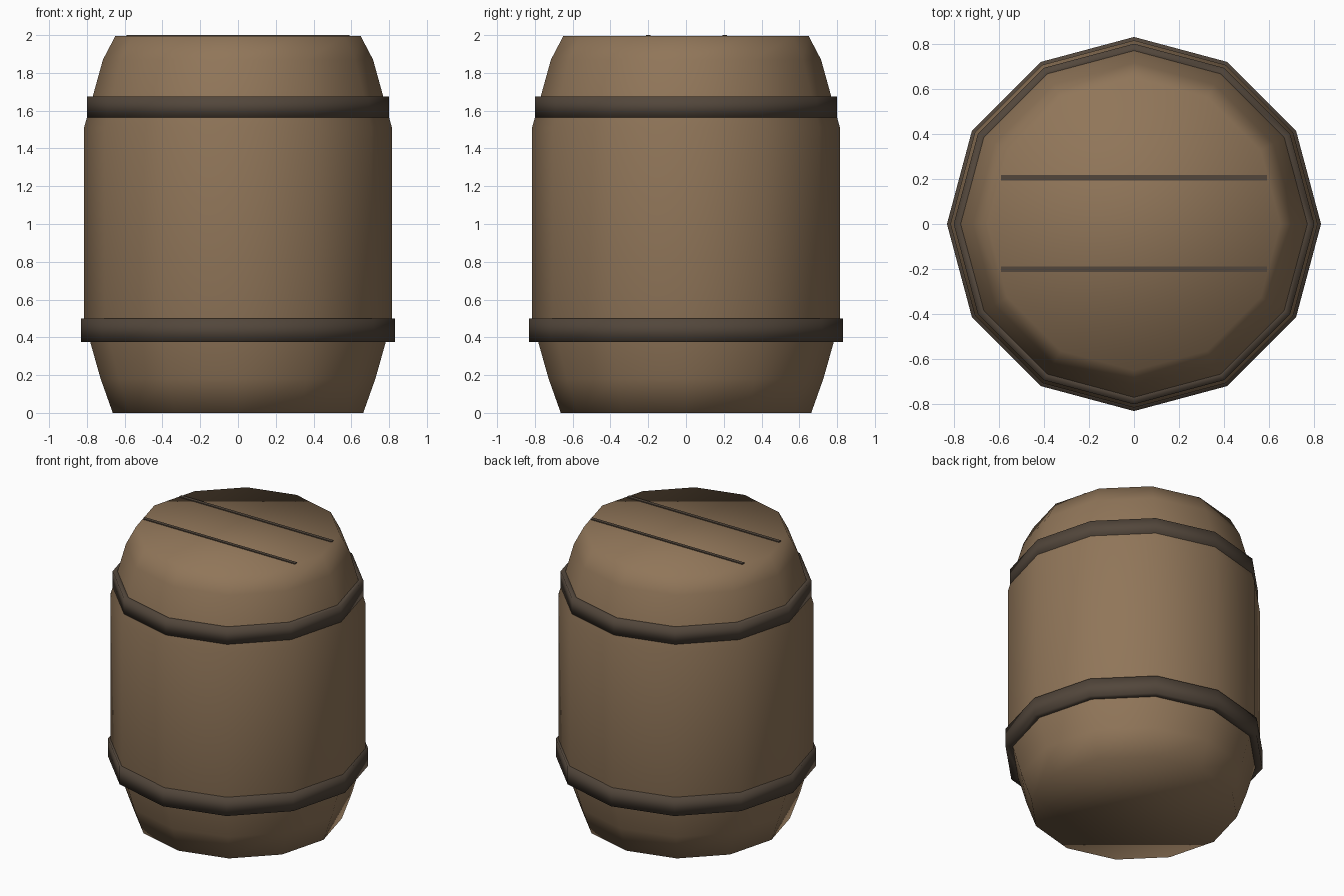
import bpy
import bmesh
from math import cos, sin, tau

if "Cube" in bpy.data.objects:
    bpy.data.objects.remove(bpy.data.objects["Cube"], do_unlink=True)

SIDES = 12


def make_material(name, colour):
    mat = bpy.data.materials.new(name)
    mat.use_nodes = True
    mat.diffuse_color = colour
    mat.node_tree.nodes["Principled BSDF"].inputs["Base Color"].default_value = colour
    return mat


def finish(bm, name, mat, smooth=True):
    bmesh.ops.recalc_face_normals(bm, faces=bm.faces)
    mesh = bpy.data.meshes.new(name)
    for face in bm.faces:
        face.smooth = smooth
    bm.to_mesh(mesh)
    bm.free()
    mesh.materials.append(mat)
    obj = bpy.data.objects.new(name, mesh)
    bpy.context.collection.objects.link(obj)
    return obj


def lathe(name, profile, mat, closed=False):
    """Spin (radius, height) points around z; cap the ends or close the loop."""
    bm = bmesh.new()
    rings = [[bm.verts.new((r * cos(tau * i / SIDES), r * sin(tau * i / SIDES), z))
              for i in range(SIDES)] for r, z in profile]
    pairs = list(zip(rings, rings[1:]))
    if closed:
        pairs.append((rings[-1], rings[0]))
    else:
        bm.faces.new(rings[0])
        bm.faces.new(rings[-1])
    for low, high in pairs:
        for i in range(SIDES):
            j = (i + 1) % SIDES
            bm.faces.new((low[i], low[j], high[j], high[i]))
    return finish(bm, name, mat)


def hoop(name, inner, outer, bottom, top):
    return lathe(name, [(inner, bottom), (outer, bottom), (outer, top), (inner, top)],
                 dark, closed=True)


wood = make_material("warm brown wood", (0.28, 0.18, 0.10, 1))
dark = make_material("dark brown hoop", (0.085, 0.062, 0.044, 1))

# Barrel body with tapered ends
lathe("barrel_body", [(0.663, 0), (0.727, 0.18), (0.815, 0.49), (0.815, 1.51),
                      (0.715, 1.87), (0.65, 1.994)], wood)

# Hoops
hoop("lower_hoop", 0.76, 0.83, 0.375, 0.5)
hoop("upper_hoop", 0.75, 0.80, 1.565, 1.675)

# Thin seams across the lid
for label, y in (("front", -0.2), ("back", 0.205)):
    bm = bmesh.new()
    bmesh.ops.create_cube(bm, size=1)
    bmesh.ops.scale(bm, vec=(1.18, 0.024, 0.009), verts=bm.verts)
    bmesh.ops.translate(bm, vec=(0, y, 1.9955), verts=bm.verts)
    finish(bm, label + "_lid_seam", dark, smooth=False)
